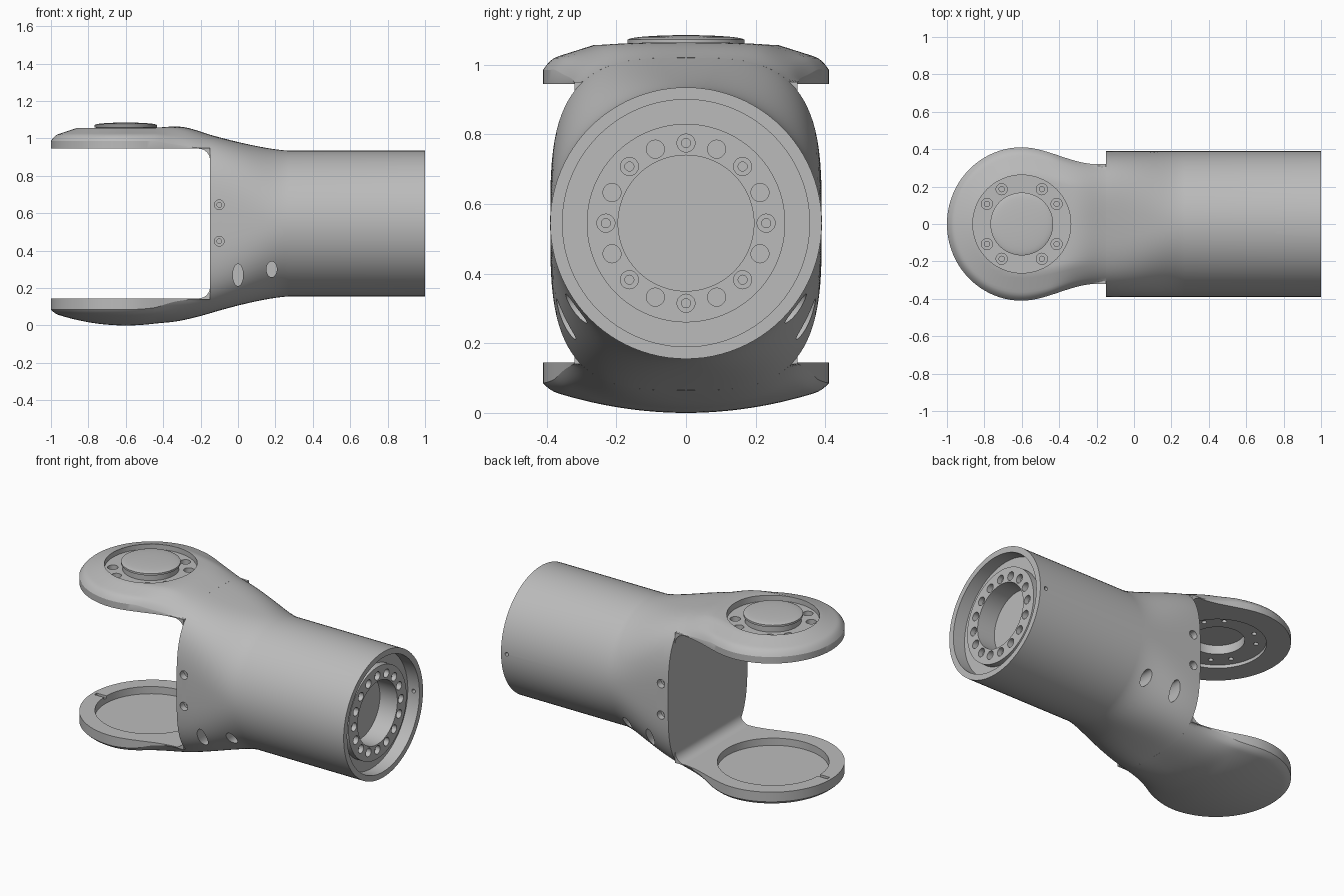
import bpy
import bmesh
from math import sin, cos, pi, hypot, radians
from mathutils import Vector

if "Cube" in bpy.data.objects:
    bpy.data.objects.remove(bpy.data.objects["Cube"])

metal = bpy.data.materials.new("satin grey metal")
metal.use_nodes = True
GREY = (0.5, 0.5, 0.5, 1)
metal.diffuse_color = GREY
metal.node_tree.nodes["Principled BSDF"].inputs["Base Color"].default_value = GREY

MID = 0.545      # height of the tube axis
RAD = 0.39       # tube radius
WALL = -0.15     # inner wall of the fork
HUB = -0.6       # fork pivot
UP = Vector((0, 0, 1))


def loft(bm, rings):
    """Skin closed rings of points and cap both ends."""
    vs = [[bm.verts.new(p) for p in ring] for ring in rings]
    n = len(vs[0])
    for a, b in zip(vs, vs[1:]):
        for i in range(n):
            j = (i + 1) % n
            bm.faces.new((a[i], a[j], b[j], b[i]))
    bm.faces.new(vs[0])
    bm.faces.new(vs[-1])


def turned(bm, profile, origin, axis=UP, stretch=1, n=32):
    """Turn a (radius, height) profile round an axis; stretch is along z."""
    rot = UP.rotation_difference(Vector(axis))
    rings = []
    for r, h in profile:
        ring = []
        for i in range(n):
            p = rot @ Vector((r * cos(2 * pi * i / n), r * sin(2 * pi * i / n), h))
            p.z *= stretch
            ring.append(p + Vector(origin))
        rings.append(ring)
    loft(bm, rings)


def finish(bm, name):
    bmesh.ops.recalc_face_normals(bm, faces=bm.faces)
    mesh = bpy.data.meshes.new(name)
    bm.to_mesh(mesh)
    bm.free()
    obj = bpy.data.objects.new(name, mesh)
    mesh.materials.append(metal)
    bpy.context.collection.objects.link(obj)
    return obj


def activate(obj):
    bpy.ops.object.select_all(action='DESELECT')
    obj.select_set(True)
    bpy.context.view_layer.objects.active = obj


def cut(obj, bm):
    """Subtract the solids in bm from obj."""
    cutter = finish(bm, "cutter")
    cutter.hide_render = True
    mod = obj.modifiers.new("cut", 'BOOLEAN')
    mod.operation = 'DIFFERENCE'
    mod.solver = 'EXACT'
    mod.object = cutter
    activate(obj)
    bpy.ops.object.modifier_apply(modifier=mod.name)
    bpy.data.objects.remove(cutter)


def ease(t):
    t = min(1, max(0, t))
    return t * t * (3 - 2 * t)


def section(x, side):
    """Half height and squareness of the body at x, above or below the axis."""
    u = max(0, (0.27 - x) / 0.42)
    return RAD + (0.085 if side > 0 else 0.09) * u ** 1.4, 2 + 1.3 * ease(u)


# Tube body flaring into the fork, with the recessed flange end
def body_ring(x, n=96):
    ring = []
    for i in range(n):
        c, s = cos(2 * pi * i / n), sin(2 * pi * i / n)
        h, e = section(x, s)
        y = RAD * abs(c) ** (2 / e) * (1 if c > 0 else -1)
        z = h * abs(s) ** (2 / e) * (1 if s > 0 else -1)
        ring.append((x, y, MID + z))
    return ring


def round_ring(r, x, n=96):
    return [(x, r * cos(2 * pi * i / n), MID + r * sin(2 * pi * i / n)) for i in range(n)]


bm = bmesh.new()
rings = [body_ring(WALL + 0.42 * i / 20) for i in range(21)] + [body_ring(1)]
for r, x in ((0.355, 1), (0.355, 0.92), (0.285, 0.92), (0.285, 0.96), (0.195, 0.96), (0.195, 0.84)):
    rings.append(round_ring(r, x))
loft(bm, rings)
body = finish(bm, "tube_body")

# Flange bolt holes, side screw holes, oval side ports, locating pin hole
bm = bmesh.new()
STEPPED = [(0.013, -0.09), (0.013, -0.03), (0.026, -0.03), (0.026, 0.05)]
PLAIN = [(0.026, -0.05), (0.026, 0.05)]
for i in range(16):
    a = 2 * pi * i / 16
    turned(bm, PLAIN if i % 2 else STEPPED, (0.96, 0.23 * cos(a), MID + 0.23 * sin(a)), (1, 0, 0), n=20)
for side in (-1, 1):
    for z in (0.45, 0.645):
        turned(bm, STEPPED, (-0.1, side * 0.38, z), (0, side, 0), n=20)
    turned(bm, [(0.028, 0), (0.028, 0.3)], (0, side * 0.22, 0.27), (0, side, 0), 2.1)
    turned(bm, [(0.028, 0), (0.028, 0.3)], (0.18, side * 0.2, 0.3), (0, side, 0), 1.5)
turned(bm, [(0.012, 0), (0.012, 0.06)], (0.96, 0.345, MID), (0, 1, 0), n=16)
cut(body, bm)


# Fork arms: rounded paddles blending into the body
def half_width(x):
    if x < HUB:
        return 0.41 * max(0, 1 - ((x - HUB) / 0.4) ** 2) ** 0.5
    return 0.41 - 0.09 * ease((x - HUB) / 0.4)


def arm_height(x, y, side):
    if x < HUB:
        q = hypot((x - HUB) * 1.025, y)
    else:
        q = abs(y) * 0.41 / half_width(x)
    if side > 0:
        z = 1.058 - 0.038 * max(0, (q - 0.26) / 0.12) - 0.025 * max(0, (q - 0.37) / 0.04) ** 2
    else:
        run = q if x < HUB else hypot(q, x - HUB)
        z = 0.07 * (run / 0.41) ** 2 + 0.015 * max(0, (q - 0.37) / 0.04) ** 2
    h, e = section(x, side)
    flare = MID + side * h * max(0, 1 - (abs(y) / RAD) ** e) ** (1 / e)
    t = ease((x + 0.45) / 0.3)
    z = z * (1 - t) + flare * t
    return max(z, 0.95) if side > 0 else min(z, 0.14)


def make_arm(name, side, flat, n=40):
    xs = [HUB - 0.4 * cos(0.03 + (pi / 2 - 0.03) * i / 28) for i in range(29)]
    xs += [HUB + (WALL - HUB) * i / 20 for i in range(1, 21)]
    rings = []
    for x in xs:
        w = half_width(x)
        ys = [w * sin(pi * (j / n - 0.5)) for j in range(n + 1)]
        ring = [(x, y, arm_height(x, y, side)) for y in ys]
        rings.append(ring + [(x, w, flat), (x, -w, flat)])
    bm = bmesh.new()
    loft(bm, rings)
    return finish(bm, name)


upper = make_arm("upper_arm", 1, 0.945)
lower = make_arm("lower_arm", -1, 0.145)

# Upper arm: pivot recesses, bore and bolt circle
for r, low, high in ((0.262, 1.025, 1.2), (0.27, 0.9, 0.965), (0.15, 0.9, 1.1)):
    bm = bmesh.new()
    turned(bm, [(r, low), (r, high)], (HUB, 0, 0), n=64)
    cut(upper, bm)
bm = bmesh.new()
for i in range(12):
    if i % 3:
        a = 2 * pi * i / 12
        turned(bm, [(0.014, 0.9), (0.014, 0.99), (0.03, 0.99), (0.03, 1.1)],
               (HUB + 0.215 * cos(a), 0.215 * sin(a), 0), n=20)
cut(upper, bm)

# Lower arm: round seat and keyway
bm = bmesh.new()
turned(bm, [(0.315, 0.1), (0.315, 0.3)], (HUB, 0, 0), n=64)
cut(lower, bm)
bm = bmesh.new()
key = [(-0.012, 0.13), (0.012, 0.13), (0.012, 0.2), (-0.012, 0.2)]
loft(bm, [[(x, y, z) for y, z in key] for x in (-0.98, -0.9)])
cut(lower, bm)

# Pivot cap with a shallow dome
bm = bmesh.new()
dome = [(0.165 * cos(a), 1.072 + 0.013 * sin(a)) for a in [pi / 2 * i / 8 for i in range(1, 8)]]
turned(bm, [(0.16, 1.02), (0.16, 1.058), (0.168, 1.06), (0.168, 1.072)] + dome, (HUB, 0, 0), n=64)
cap = finish(bm, "pivot_cap")

# Fillets in the fork corners
fillets = []
for name, flat, side in (("upper_fillet", 0.945, 1), ("lower_fillet", 0.145, -1)):
    prof = [(WALL, flat)]
    for i in range(9):
        a = pi / 2 * i / 8
        prof.append((WALL - 0.06 + 0.06 * cos(a), flat - side * 0.06 * (1 - sin(a))))
    bm = bmesh.new()
    loft(bm, [[(x, y, z) for x, z in prof] for y in (-0.32, 0.32)])
    fillets.append(finish(bm, name))

# Smooth shading with crisp machined edges
for obj in [body, upper, lower, cap] + fillets:
    activate(obj)
    bpy.ops.object.shade_smooth_by_angle(angle=radians(30))
